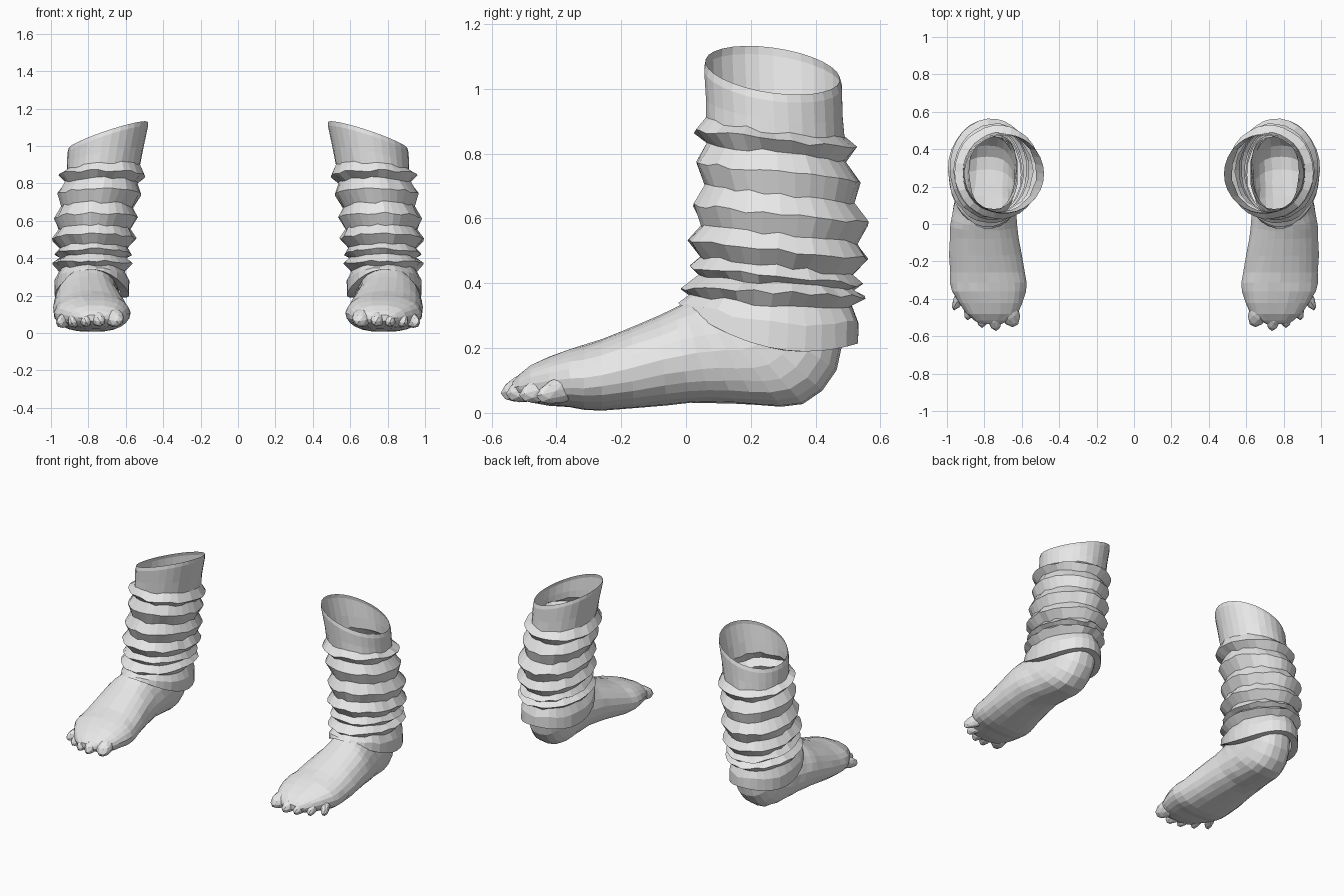
import bpy, bmesh, math, random
from mathutils import Vector

if "Cube" in bpy.data.objects:
    bpy.data.objects.remove(bpy.data.objects["Cube"])

random.seed(4)
grey = bpy.data.materials.new("light grey")
grey.diffuse_color = (0.8, 0.8, 0.8, 1)
grey.use_nodes = True
grey.node_tree.nodes["Principled BSDF"].inputs["Base Color"].default_value = grey.diffuse_color


def clamp(v):
    return max(0.0, min(1.0, v))


def mix(a, b, f):
    return [p + (q - p) * f for p, q in zip(a, b)]


def loft(bm, rings, cap_start=False):
    """Skin a list of closed point rings."""
    loops = [[bm.verts.new(p) for p in r] for r in rings]
    n = len(loops[0])
    for a, b in zip(loops, loops[1:]):
        for i in range(n):
            j = (i + 1) % n
            bm.faces.new((a[i], a[j], b[j], b[i]))
    if cap_start:
        bm.faces.new(loops[0][::-1])


def finish(name, bm):
    """Make the object for one leg and a mirrored copy for the other."""
    for side, sx in (("left", 1), ("right", -1)):
        me = bpy.data.meshes.new(side + "_" + name)
        copy = bm.copy()
        if sx < 0:
            for v in copy.verts:
                v.co.x *= -1
            bmesh.ops.reverse_faces(copy, faces=copy.faces[:])
        copy.to_mesh(me)
        copy.free()
        me.materials.append(grey)
        ob = bpy.data.objects.new(side + "_" + name, me)
        bpy.context.collection.objects.link(ob)
    bm.free()


# Leg warmer sleeve: height, front y, back y, inner x, outer x
SLEEVE = [(1.09, .06, .475, .48, .905), (.91, .055, .495, .515, .925),
          (.64, .04, .545, .555, .97), (.40, .012, .535, .582, .973),
          (.33, -.03, .53, .585, .98)]
# Folds down the sleeve: height at the front, outward bulge
FOLDS = [(1.085, 0), (1.06, .004), (.97, -.004), (.91, -.004), (.87, .03),
         (.83, -.012), (.77, .02), (.70, -.012), (.64, .02), (.58, -.01),
         (.53, .026), (.48, -.018), (.45, .01), (.42, -.018), (.385, .022),
         (.365, -.018), (.355, .004), (.34, .002), (.34, -.042)]


def sleeve_at(z):
    for a, b in zip(SLEEVE, SLEEVE[1:]):
        if z >= b[0]:
            return mix(a, b, (a[0] - z) / (a[0] - b[0]))[1:]


N = 30
rings = []
for k, (z0, bulge) in enumerate(FOLDS):
    yf, yb, xi, xo = sleeve_at(z0)
    cuff = clamp((.37 - z0) / .03)               # lower hem dips to the heel
    drop = .055 - .035 * clamp((.45 - z0) / .08) + .105 * cuff
    lift = .07 * clamp((z0 - .87) / .18)         # top rim rises inward
    wob = 0.007 if 2 < k < 17 else 0
    ring = []
    for i in range(N):
        t = 2 * math.pi * i / N
        c, s = math.cos(t), math.sin(t)          # c=+1 outer, s=+1 back
        b = bulge - random.uniform(0, wob)
        ring.append(((xi + xo) / 2 + ((xo - xi) / 2 + b) * c,
                     (yf + yb) / 2 + ((yb - yf) / 2 + b) * s,
                     z0 - drop * (1 + s) / 2 - lift * c - .075 * cuff * c * c
                     + random.uniform(-wob, wob)))
    rings.append(ring)
bm = bmesh.new()
loft(bm, rings[::-1])
finish("leg_warmer", bm)

# Foot: top y, top z, sole y, sole z, inner x, outer x; rings swing round the heel
FOOT = [(-.535, .095, -.535, .060, .71, .82), (-.48, .145, -.48, .030, .625, .895),
        (-.36, .195, -.36, .015, .58, .972), (-.26, .224, -.26, .003, .582, .985),
        (-.08, .300, -.06, .022, .615, .985), (-.01, .335, .08, .030, .63, .975),
        (.03, .360, .22, .022, .635, .955), (.05, .380, .36, .025, .635, .938),
        (.065, .400, .465, .130, .635, .920), (.075, .420, .485, .300, .625, .895),
        (.08, .430, .465, .440, .62, .880)]


def smooth_path(pts):
    """Add one curved in-between section after each given section."""
    out = []
    last = len(pts) - 1
    for i in range(last):
        a, b, c, d = pts[max(i - 1, 0)], pts[i], pts[i + 1], pts[min(i + 2, last)]
        out.append(b)
        out.append([(9 * (q + r) - p - s) / 16 for p, q, r, s in zip(a, b, c, d)])
    return out + [pts[last]]


M = 24
rings = []
sections = smooth_path(FOOT)
for k, (ty, tz, by, bz, xi, xo) in enumerate(sections):
    top, sole = Vector((0, ty, tz)), Vector((0, by, bz))
    taper = 0.22 * clamp(k / 8) * clamp((20 - k) / 8)   # instep narrows upward
    ring = []
    for i in range(M):
        t = 2 * math.pi * i / M
        c, s = math.cos(t), math.sin(t)
        up = math.copysign(abs(s) ** 0.85, s)
        side = math.copysign(abs(c) ** 0.8, c)
        p = sole.lerp(top, (up + 1) / 2)
        p.x = (xi + xo) / 2 + (xo - xi) / 2 * side * (1 - taper * max(0, s))
        p += Vector((random.uniform(-.003, .003), 0, random.uniform(0, .004)))
        ring.append(p)
    rings.append(ring)
bm = bmesh.new()
loft(bm, rings, cap_start=True)
bmesh.ops.recalc_face_normals(bm, faces=bm.faces[:])
finish("foot", bm)

# Toes: centre x, tip y, half width, outward lean
TOES = [(.668, -.552, .056, .02), (.748, -.572, .040, .01), (.812, -.556, .036, 0),
        (.870, -.515, .034, -.02), (.922, -.462, .034, -.04)]
bm = bmesh.new()
for k, (x, tip, rx, lean) in enumerate(TOES):
    res = bmesh.ops.create_icosphere(bm, subdivisions=2, radius=1)
    for v in res["verts"]:
        a = v.co.copy()
        v.co = (x + a.x * rx + lean * a.y, tip + .085 + a.y * .085,
                .086 - .003 * k + a.z * (.03 + rx * .35) + .022 * a.y)
finish("toes", bm)
